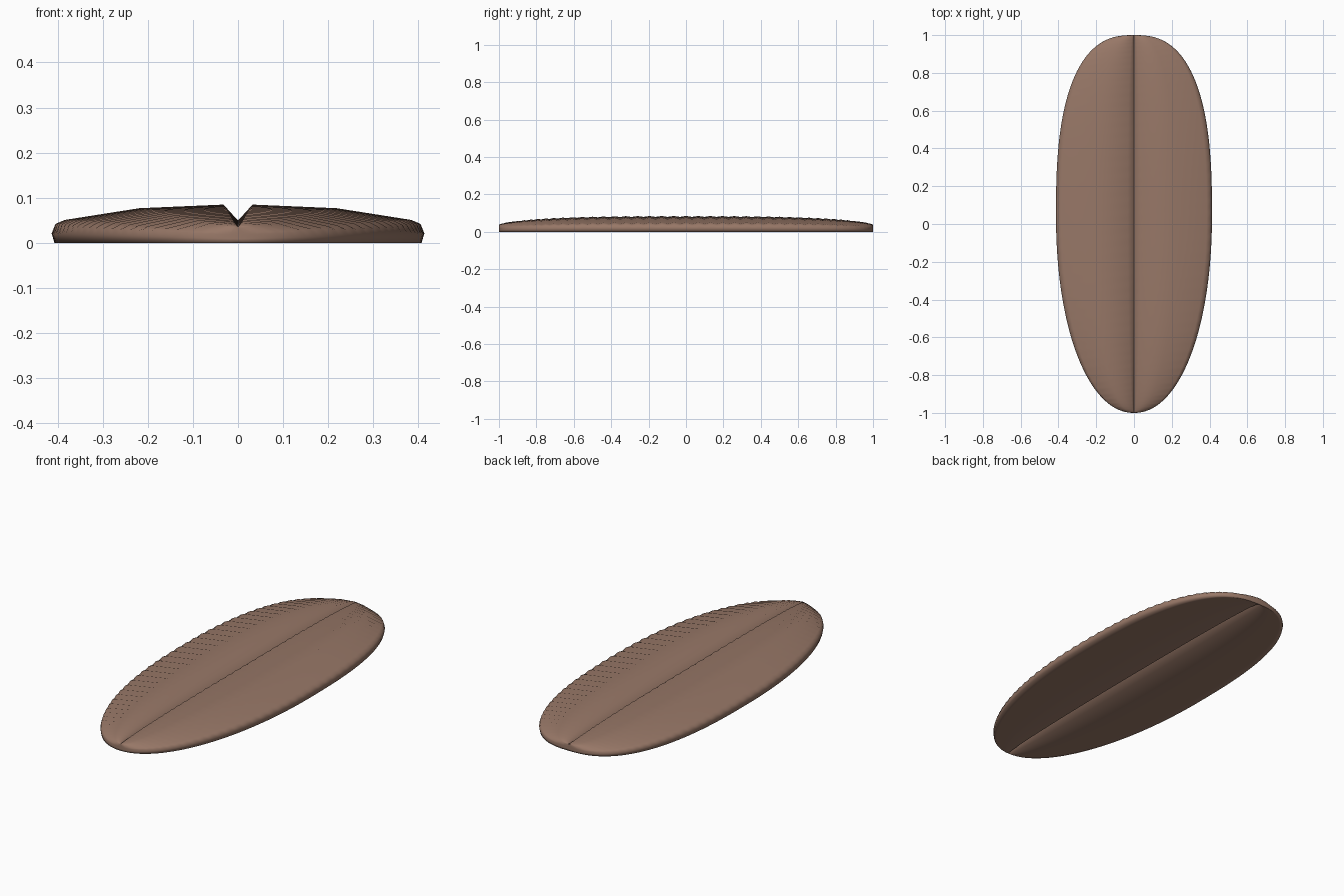
import bpy, bmesh, math

cube = bpy.data.objects.get("Cube")
if cube:
    bpy.data.objects.remove(cube)

# Single brown material
brown = bpy.data.materials.new("warm brown")
brown.use_nodes = True
colour = (0.31, 0.185, 0.135, 1)
brown.diffuse_color = colour
brown.node_tree.nodes["Principled BSDF"].inputs["Base Color"].default_value = colour

# Half cross-section from the top groove, round the rim, to the underside groove:
# (x as a share of the half width, height, depth of the ribbing)
HALF = [(0, 0.05, 0), (0.08, 0.085, 0.005), (0.53, 0.077, 0.009), (0.93, 0.051, 0.009),
        (0.98, 0.042, 0.007), (1, 0.021, 0), (0.985, 0, 0), (0.9, 0, 0),
        (0.53, 0, 0), (0.08, 0, 0), (0, 0.03, 0)]
SECTION = HALF + [(-x, z, r) for x, z, r in reversed(HALF[1:-1])]
GROOVES = (0, len(HALF) - 1)
ROWS = 96
WIDEST = 0.05


def half_width(y):
    """Rounded outline, blunter at the back than at the front."""
    power = 2.6 if y > WIDEST else 2.1
    reach = 1 - WIDEST if y > WIDEST else 1 + WIDEST
    t = min(1, abs(y - WIDEST) / reach)
    return 0.413 * max(0, 1 - t ** power) ** (1 / power)


def height(y):
    """Crown is full in the middle and drops towards both ends."""
    return 0.43 + 0.57 * max(0, 1 - abs(y) ** 3) ** 0.6


# Closed body lofted from front to back; every other row dips to form fine ribs
bm = bmesh.new()
rows = []
for i in range(ROWS + 1):
    angle = math.pi * i / ROWS
    y = -math.cos(angle)
    w, h = half_width(y), height(y)
    dip = math.sin(angle) if i % 2 else 0
    rows.append([bm.verts.new((x * w, y, z * h - r * dip)) for x, z, r in SECTION])
for a, b in zip(rows, rows[1:]):
    for j in range(len(SECTION)):
        k = (j + 1) % len(SECTION)
        face = bm.faces.new((a[j], a[k], b[k], b[j]))
        face.smooth = True

# Smooth everywhere except for the creases along the two grooves
for a, b in zip(rows, rows[1:]):
    for j in GROOVES:
        bm.edges.get((a[j], b[j])).smooth = False
bmesh.ops.remove_doubles(bm, verts=bm.verts, dist=0.00002)

mesh = bpy.data.meshes.new("grooved_body")
bm.to_mesh(mesh)
bm.free()
mesh.materials.append(brown)
body = bpy.data.objects.new("grooved_body", mesh)
bpy.context.collection.objects.link(body)
